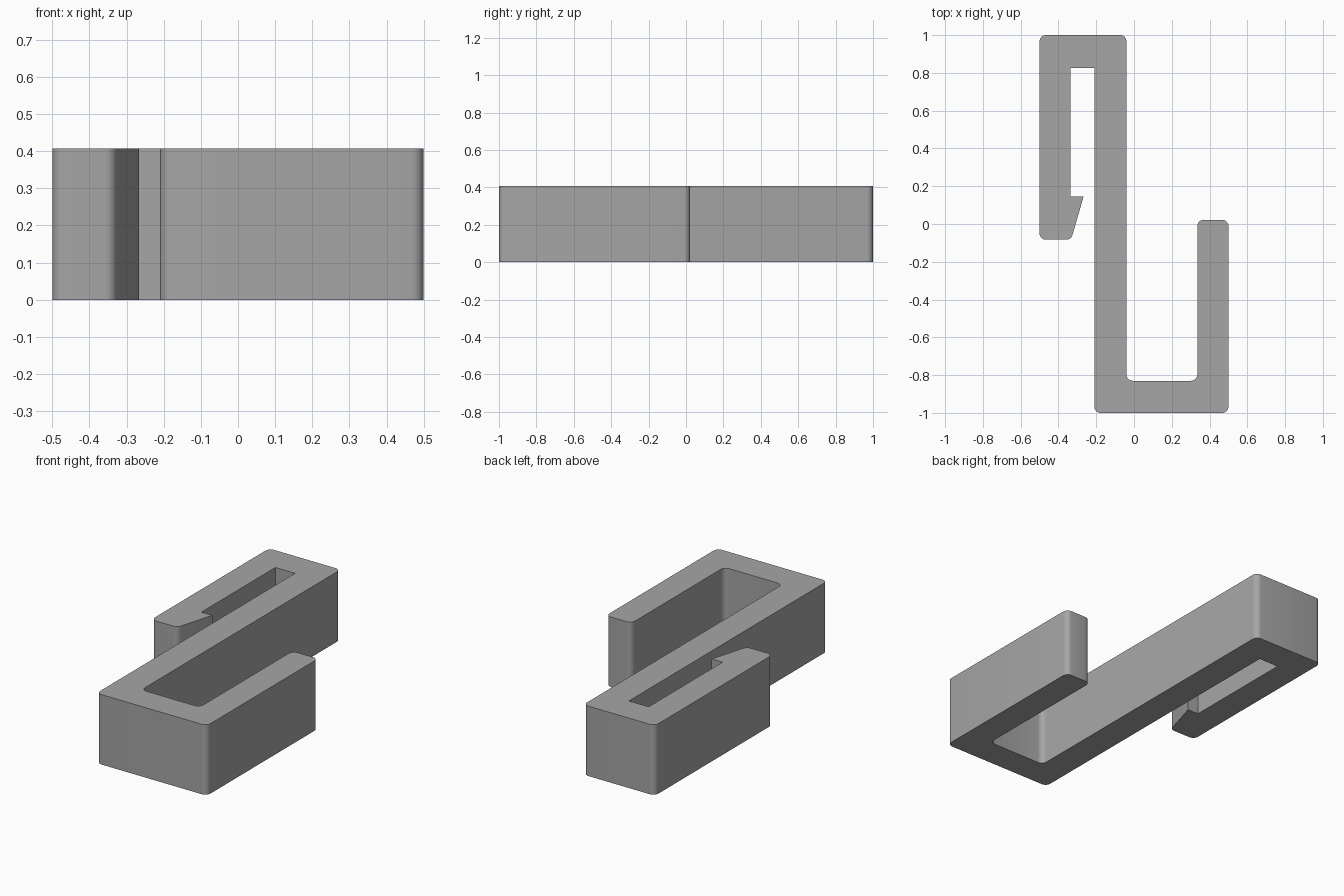
import bpy, bmesh, math
from mathutils import Vector

if "Cube" in bpy.data.objects:
    bpy.data.objects.remove(bpy.data.objects["Cube"])

HEIGHT = 0.407
R = 0.033      # corner fillet radius
STEPS = 6

grey = bpy.data.materials.new("plain_grey")
grey.diffuse_color = (0.38, 0.38, 0.38, 1)
grey.use_nodes = True
grey.node_tree.nodes["Principled BSDF"].inputs["Base Color"].default_value = grey.diffuse_color


def fillet(prev, corner, nxt, radius):
    """Arc points that round one corner of the outline."""
    a, b = (prev - corner).normalized(), (nxt - corner).normalized()
    half = a.angle(b) / 2
    reach = radius / math.tan(half)
    centre = corner + (a + b).normalized() * (radius / math.sin(half))
    start, end = corner + a * reach - centre, corner + b * reach - centre
    sweep = start.angle(end)
    return [centre + (start * math.sin((1 - t) * sweep) + end * math.sin(t * sweep)) / math.sin(sweep)
            for t in (i / STEPS for i in range(STEPS + 1))]


# S-shaped outline: x, y, fillet radius
outline = [
    (-0.21, -1.0, R), (0.5, -1.0, R), (0.5, 0.022, R), (0.335, 0.022, R),   # open hook arm
    (0.335, -0.83, R), (-0.04, -0.83, R),                                   # hook mouth
    (-0.04, 1.0, R), (-0.5, 1.0, R), (-0.5, -0.083, R),                     # stem and clip arm
    (-0.333, -0.083, R), (-0.267, 0.145, 0), (-0.337, 0.145, 0),            # snap barb
    (-0.337, 0.825, 0), (-0.21, 0.825, 0),                                  # clip slot
]
points = []
for i, (x, y, r) in enumerate(outline):
    corner = Vector((x, y, 0))
    prev = Vector((*outline[i - 1][:2], 0))
    nxt = Vector((*outline[(i + 1) % len(outline)][:2], 0))
    points += fillet(prev, corner, nxt, r) if r else [corner]

# Extrude the outline into the solid hook
bm = bmesh.new()
base = bm.faces.new([bm.verts.new(p) for p in points])
top = bmesh.ops.extrude_face_region(bm, geom=[base], use_keep_orig=True)
bmesh.ops.translate(bm, vec=(0, 0, HEIGHT),
                    verts=[v for v in top["geom"] if isinstance(v, bmesh.types.BMVert)])
bmesh.ops.recalc_face_normals(bm, faces=bm.faces)
mesh = bpy.data.meshes.new("clip_hook")
bm.to_mesh(mesh)
bm.free()
mesh.materials.append(grey)

hook = bpy.data.objects.new("clip_hook", mesh)
bpy.context.collection.objects.link(hook)
bpy.context.view_layer.objects.active = hook
hook.select_set(True)
bpy.ops.object.shade_smooth_by_angle(angle=math.radians(30))
